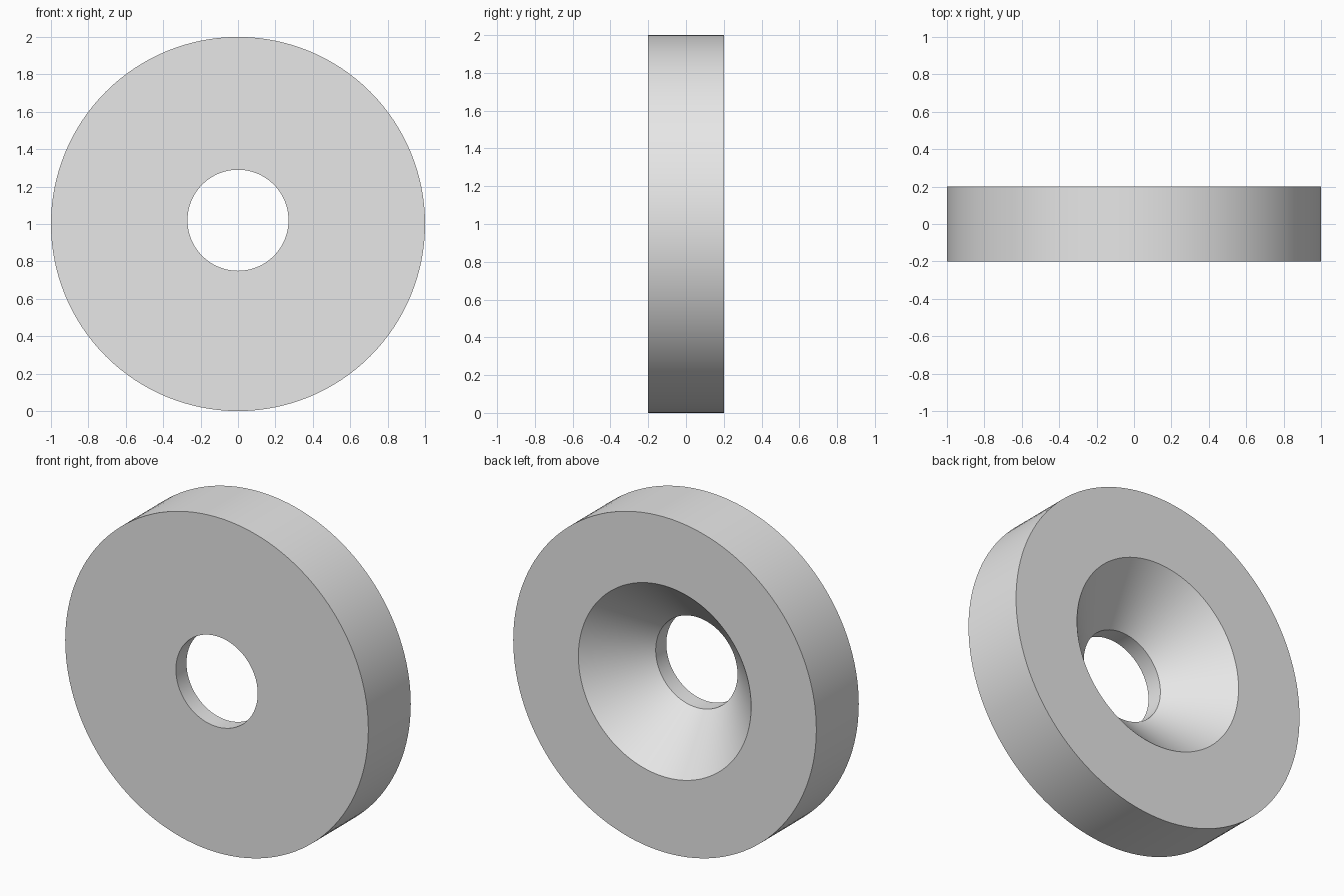
import bpy
import bmesh
from math import cos, sin, tau, radians

cube = bpy.data.objects.get("Cube")
if cube:
    bpy.data.objects.remove(cube, do_unlink=True)

SEGMENTS = 128
HALF_DEPTH = 0.2
DISC_Z = 1.0
HOLE_Z = 1.02      # the bore sits slightly above the disc centre
BORE_LENGTH = 0.1

grey = bpy.data.materials.new("light_grey")
grey.use_nodes = True
grey.diffuse_color = (0.8, 0.8, 0.8, 1)
grey.node_tree.nodes["Principled BSDF"].inputs["Base Color"].default_value = (0.8, 0.8, 0.8, 1)


def ring(bm, radius, y, z):
    """Circle of vertices facing along y."""
    angles = [tau * i / SEGMENTS for i in range(SEGMENTS)]
    return [bm.verts.new((radius * cos(a), y, z + radius * sin(a))) for a in angles]


# Rings in order: outer rim, countersink mouth, countersink floor, bore exit
bm = bmesh.new()
rings = [
    ring(bm, 1.0, -HALF_DEPTH, DISC_Z),
    ring(bm, 1.0, HALF_DEPTH, DISC_Z),
    ring(bm, 0.57, HALF_DEPTH, HOLE_Z),
    ring(bm, 0.27, BORE_LENGTH - HALF_DEPTH, HOLE_Z),
    ring(bm, 0.27, -HALF_DEPTH, HOLE_Z),
]

# Join each ring to the next, closing back to the first
for r, first in enumerate(rings):
    second = rings[(r + 1) % len(rings)]
    for i in range(SEGMENTS):
        j = (i + 1) % SEGMENTS
        bm.faces.new((first[i], first[j], second[j], second[i]))
bmesh.ops.recalc_face_normals(bm, faces=bm.faces)

mesh = bpy.data.meshes.new("countersunk_disc")
bm.to_mesh(mesh)
bm.free()
mesh.materials.append(grey)

disc = bpy.data.objects.new("countersunk_disc", mesh)
bpy.context.collection.objects.link(disc)
bpy.ops.object.select_all(action="DESELECT")
disc.select_set(True)
bpy.context.view_layer.objects.active = disc
bpy.ops.object.shade_smooth_by_angle(angle=radians(30))
